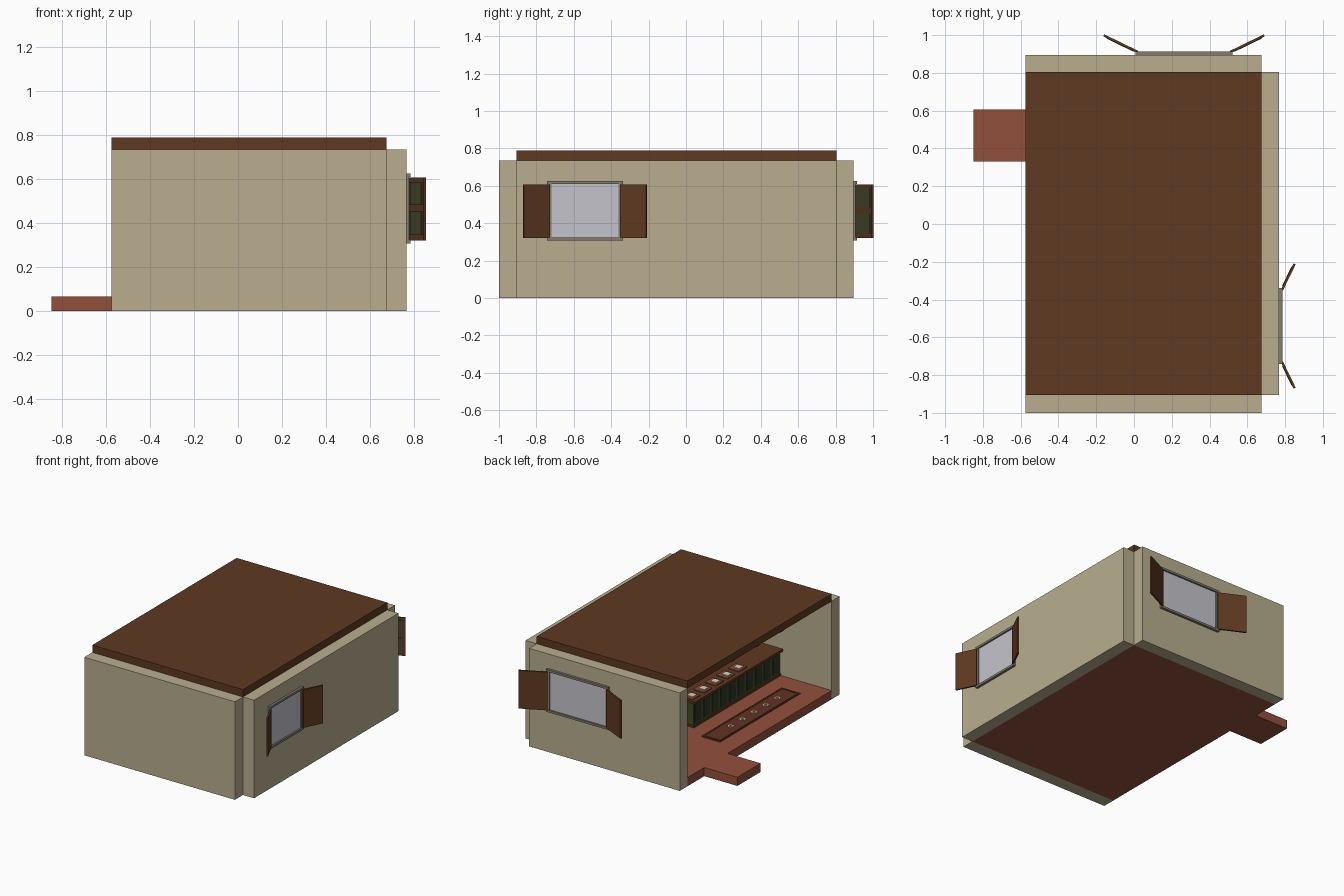
import bpy
import bmesh
from math import atan2
from mathutils import Matrix, Vector

cube = bpy.data.objects.get("Cube")
if cube:
    bpy.data.objects.remove(cube, do_unlink=True)


def material(name, r, g, b):
    m = bpy.data.materials.new(name)
    m.use_nodes = True
    m.diffuse_color = (r, g, b, 1)
    m.node_tree.nodes["Principled BSDF"].inputs["Base Color"].default_value = (r, g, b, 1)
    return m


plaster = material("tan plaster", .48, .42, .275)
wood = material("brown wood", .112, .041, .015)
clay = material("terracotta", .287, .08, .045)
glass = material("pale glass", .55, .55, .6)
trim = material("grey trim", .223, .205, .162)
green = material("olive green", .062, .068, .027)
dark_green = material("dark olive", .03, .036, .015)
rug_red = material("dark rug", .125, .032, .016)
cream = material("cream", .72, .66, .5)


def finish(name, bm, mat, matrix):
    mesh = bpy.data.meshes.new(name)
    bm.to_mesh(mesh)
    bm.free()
    mesh.materials.append(mat)
    ob = bpy.data.objects.new(name, mesh)
    ob.matrix_world = matrix
    bpy.context.collection.objects.link(ob)
    return ob


def box(name, mat, x, y, z, matrix=Matrix()):
    """Box from three (low, high) ranges."""
    bm = bmesh.new()
    bmesh.ops.create_cube(bm, size=1)
    lo, hi = Vector((x[0], y[0], z[0])), Vector((x[1], y[1], z[1]))
    for v in bm.verts:
        v.co = Vector([(lo[i] + hi[i]) / 2 + v.co[i] * (hi[i] - lo[i]) for i in range(3)])
    return finish(name, bm, mat, matrix)


def ring(name, mat, center, outer, inner, height):
    """Flat ring made by extruding a bridged pair of circles."""
    bm = bmesh.new()
    for r in (outer, inner):
        bmesh.ops.create_circle(bm, radius=r, segments=12)
    bmesh.ops.bridge_loops(bm, edges=bm.edges[:])
    top = bmesh.ops.extrude_face_region(bm, geom=bm.faces[:])["geom"]
    bmesh.ops.translate(bm, vec=(0, 0, height),
                        verts=[g for g in top if isinstance(g, bmesh.types.BMVert)])
    bmesh.ops.recalc_face_normals(bm, faces=bm.faces[:])
    return finish(name, bm, mat, Matrix.Translation(center))


# Shell: three walls, floor, doorstep and roof
W, E = -.575, .675
S, N = -.905, .805
H, F = .735, .065
box("front_wall", plaster, (W, E), (-1, S), (0, H))
box("back_wall", plaster, (W, E), (N, .895), (0, H))
box("left_wall", plaster, (E, .767), (S, N), (0, H))
box("floor", clay, (W, E), (S, N), (0, F))
box("doorstep", clay, (-.85, W), (.33, .605), (0, F))
box("roof", wood, (W, E), (S, N), (H, .79))


# Windows: local x runs along the wall, local y points outward
def shutter(name, hinge, direction, length, side, matrix):
    turn = matrix @ Matrix.Translation(hinge) @ Matrix.Rotation(
        atan2(direction[1], direction[0]), 4, "Z")
    box(name, wood, (0, length), (-.006, .006), (.322, .608), turn)
    face = sorted((side * .006, side * .009))
    for i, z in enumerate(((.345, .453), (.482, .588))):
        box(f"{name}_panel_{i}", green, (.02, length - .02), face, z, turn)


def window(name, half, length, direction, matrix):
    box(name + "_glass", glass, (-half, half), (-.094, .006), (.322, .612), matrix)
    for part, z in (("sill", (.308, .324)), ("lintel", (.61, .626))):
        box(f"{name}_{part}", trim, (-half - .012, half + .012), (-.01, .018), z, matrix)
    for sign, label in ((-1, "a"), (1, "b")):
        x = sorted((sign * (half - .012), sign * (half + .01)))
        box(f"{name}_jamb_{label}", trim, x, (-.01, .012), (.322, .612), matrix)
        shutter(f"{name}_shutter_{label}", (sign * half, .016, 0),
                (sign * direction[0], direction[1]), length, -sign, matrix)


window("back_window", .245, .2, (.175, .085), Matrix.Translation((.265, .895, 0)))
window("left_window", .19, .155, (.14, .068),
       Matrix.Translation((.767, -.54, 0)) @ Matrix.Rotation(atan2(-1, 0), 4, "Z"))

# Bar counter with panelled front
CX, CY, CZ = -.145, .12, .25
box("counter_body", green, (CX, .12), (S, CY), (F, CZ))
box("counter_top", wood, (CX - .025, .14), (S, CY + .02), (CZ, CZ + .018))
box("counter_plinth", wood, (CX - .008, .125), (S, CY + .005), (F, F + .015))
count = 10
step = (CY - S) / count
for i in range(count):
    y = S + i * step
    box(f"counter_panel_{i}", dark_green, (CX - .005, CX),
        (y + .015, y + step - .015), (F + .03, CZ - .015))

# Rug with border and ring motifs, place settings on the counter
box("rug", rug_red, (-.43, -.275), (-.74, .21), (F, F + .006))
for x in (-.418, -.287):
    box("rug_stripe_long", wood, (x - .004, x + .004), (-.725, .195), (F + .006, F + .009))
for y in (-.725, .195):
    box("rug_stripe_short", wood, (-.422, -.283), (y - .004, y + .004), (F + .006, F + .009))
for i in range(5):
    y = -.58 + i * .138
    ring(f"rug_ring_{i}", cream, (-.352, y, F + .006), .021, .012, .004)
    top = CZ + .018
    box(f"tray_{i}", clay, (-.14, -.05), (y + .06, y + .15), (top, top + .008))
    box(f"plate_{i}", cream, (-.125, -.075), (y + .075, y + .125), (top + .008, top + .014))

# Ceiling rafters
for i in range(3):
    y = -.385 + i * .29
    box(f"rafter_{i}", wood, (-.53, E), (y - .02, y + .02), (H - .04, H))
